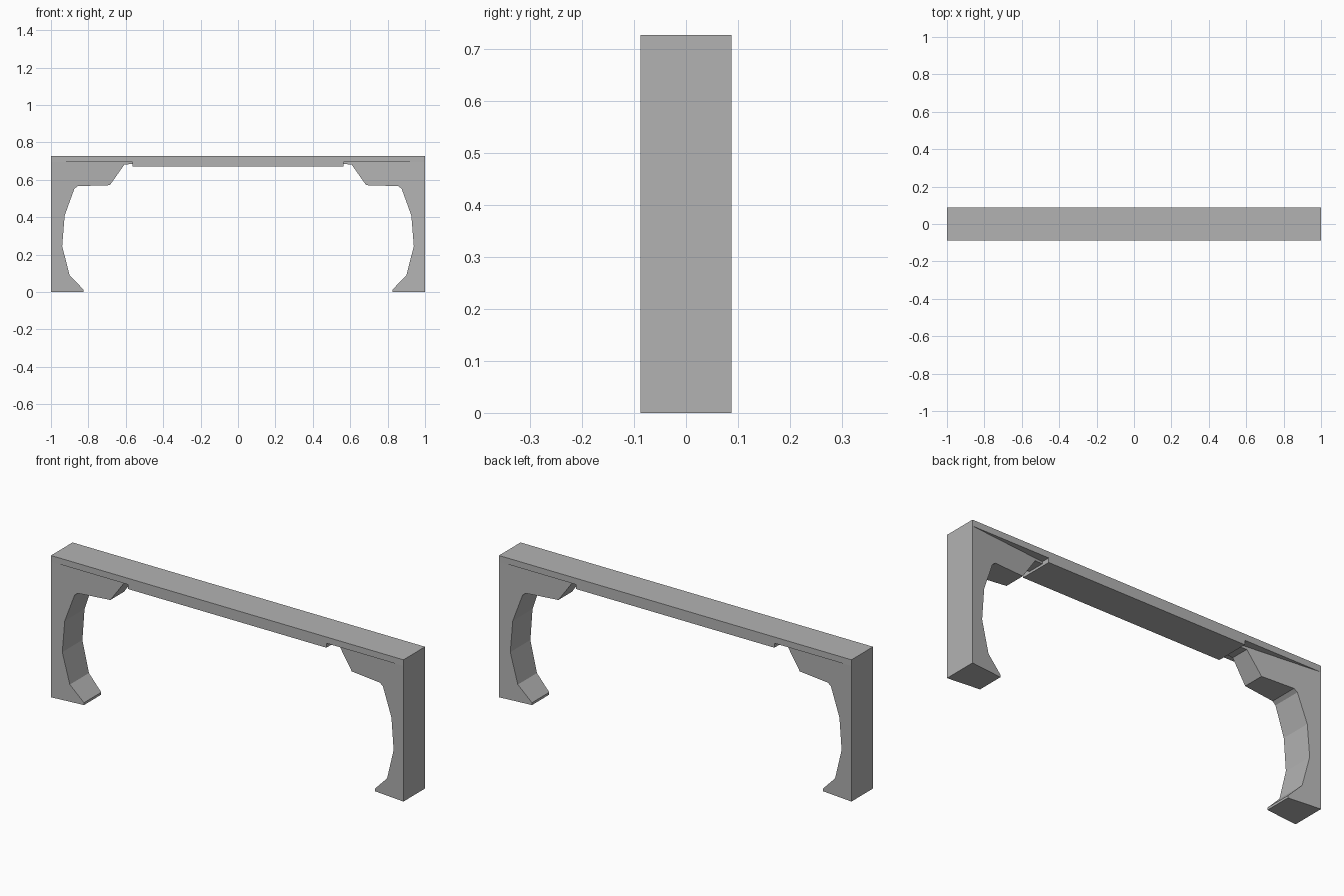
import bpy, bmesh

if "Cube" in bpy.data.objects:
    bpy.data.objects.remove(bpy.data.objects["Cube"])

HALF_DEPTH = 0.0875
TAPER = 0.1  # how fast the legs narrow towards the middle

grey = bpy.data.materials.new("grey")
grey.diffuse_color = (0.45, 0.45, 0.45, 1)
grey.use_nodes = True
grey.node_tree.nodes["Principled BSDF"].inputs["Base Color"].default_value = grey.diffuse_color


def extrude_profile(name, profile, half_depth):
    """Solid from an x-z outline; half_depth(x) gives the half thickness."""
    bm = bmesh.new()
    front = [bm.verts.new((x, -half_depth(x), z)) for x, z in profile]
    back = [bm.verts.new((x, half_depth(x), z)) for x, z in profile]
    bm.faces.new(front)
    bm.faces.new(back[::-1])
    n = len(profile)
    for i in range(n):
        j = (i + 1) % n
        bm.faces.new((front[j], front[i], back[i], back[j]))
    bmesh.ops.recalc_face_normals(bm, faces=bm.faces)
    mesh = bpy.data.meshes.new(name)
    bm.to_mesh(mesh)
    bm.free()
    mesh.materials.append(grey)
    obj = bpy.data.objects.new(name, mesh)
    bpy.context.collection.objects.link(obj)
    return obj


# Top beam, thicker between the brackets
beam = [(-1, 0.727), (-1, 0.695), (-0.563, 0.695), (-0.563, 0.672),
        (0.563, 0.672), (0.563, 0.695), (1, 0.695), (1, 0.727)]
extrude_profile("top_beam", beam, lambda x: HALF_DEPTH)

# Curved leg with foot, bracket and thin tongue under the beam
leg = [(1, 0), (0.825, 0), (0.825, 0.012), (0.90, 0.088), (0.94, 0.245),
       (0.927, 0.408), (0.875, 0.552), (0.857, 0.566), (0.685, 0.571),
       (0.607, 0.682), (0.563, 0.684), (0.563, 0.695), (1, 0.695)]
for name, side in (("right_leg", 1), ("left_leg", -1)):
    extrude_profile(name, [(side * x, z) for x, z in leg],
                    lambda x: HALF_DEPTH - TAPER * (1 - abs(x)))
